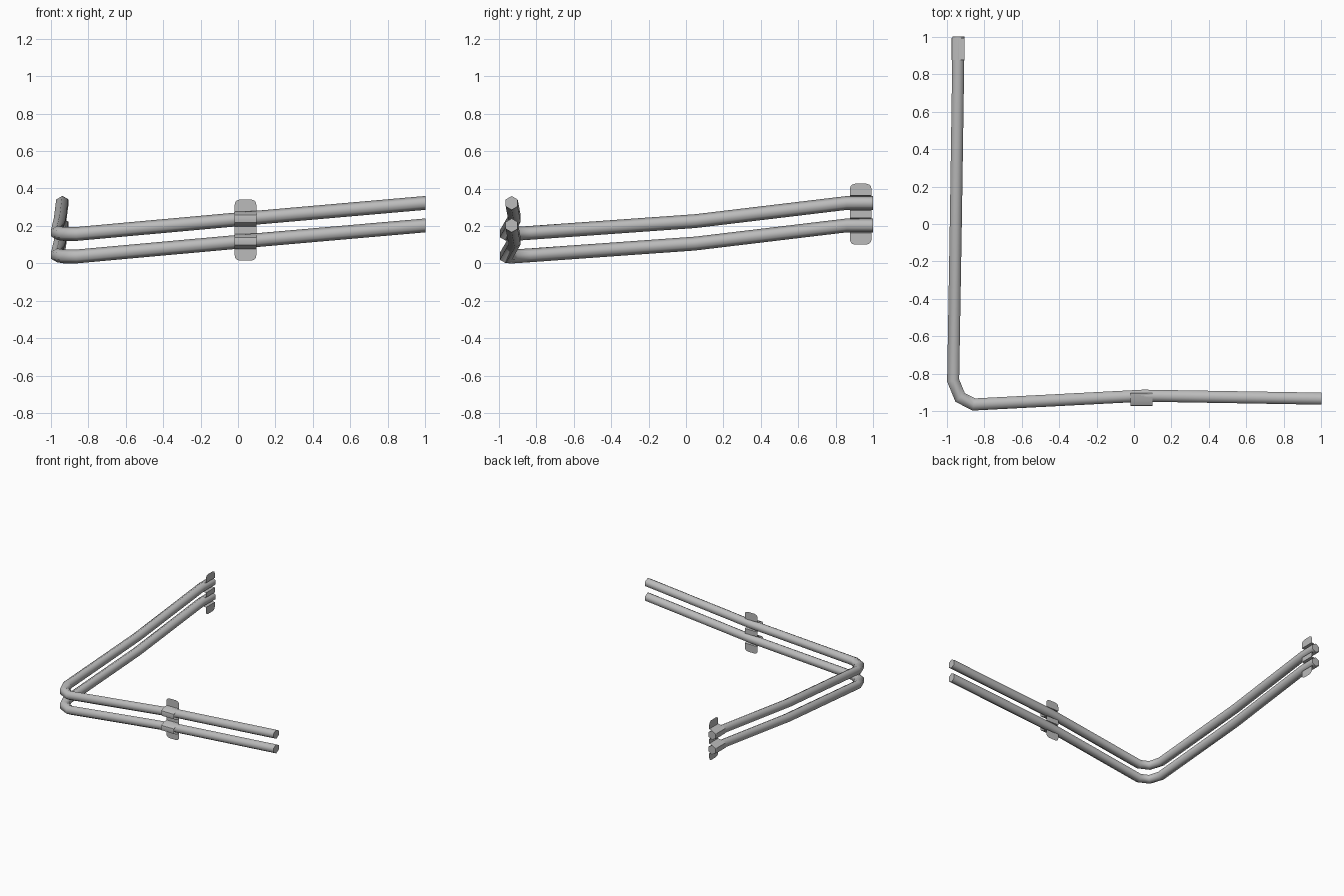
import bpy
import bmesh
import math
from mathutils import Vector, Matrix

cube = bpy.data.objects.get("Cube")
if cube:
    bpy.data.objects.remove(cube, do_unlink=True)


def make_material(name, rgb):
    mat = bpy.data.materials.new(name)
    mat.use_nodes = True
    mat.diffuse_color = (*rgb, 1)
    mat.node_tree.nodes["Principled BSDF"].inputs["Base Color"].default_value = (*rgb, 1)
    return mat


GREY = make_material("pipe grey", (0.5, 0.5, 0.5))


def finish(bm, name, angle):
    mesh = bpy.data.meshes.new(name)
    bm.to_mesh(mesh)
    bm.free()
    mesh.materials.append(GREY)
    obj = bpy.data.objects.new(name, mesh)
    bpy.context.collection.objects.link(obj)
    bpy.ops.object.select_all(action="DESELECT")
    obj.select_set(True)
    bpy.context.view_layer.objects.active = obj
    bpy.ops.object.shade_smooth_by_angle(angle=math.radians(angle))
    return obj


# Mitred six-sided pipe swept along a bent path
def pipe(name, path, lift, radius=0.037, sides=6):
    pts = [Vector(p) + Vector((0, 0, lift)) for p in path]
    bm = bmesh.new()
    rings = []
    for i, p in enumerate(pts):
        before = (p - pts[i - 1]) if i else (pts[1] - p)
        after = (pts[i + 1] - p) if i < len(pts) - 1 else before
        before.z = after.z = 0
        before.normalize()
        tangent = (before + after.normalized()).normalized()
        side = Vector((tangent.y, -tangent.x, 0)) / tangent.dot(before)
        ring = []
        for k in range(sides):
            a = math.tau * k / sides
            ring.append(bm.verts.new(p + radius * (side * math.sin(a) + Vector((0, 0, math.cos(a))))))
        rings.append(ring)
    for r0, r1 in zip(rings, rings[1:]):
        for k in range(sides):
            n = (k + 1) % sides
            bm.faces.new((r0[k], r0[n], r1[n], r1[k]))
    bm.faces.new(rings[0])
    bm.faces.new(rings[-1])
    bmesh.ops.recalc_face_normals(bm, faces=bm.faces)
    return finish(bm, name, 65)


PATH = [(1, -0.932, 0.203), (0.05, -0.916, 0.12), (-0.855, -0.963, 0.038),
        (-0.928, -0.925, 0.037), (-0.965, -0.835, 0.043), (-0.95, 0.05, 0.106),
        (-0.938, 0.86, 0.203), (-0.936, 1, 0.203)]
pipe("lower_pipe", PATH, 0)
pipe("upper_pipe", PATH, 0.12)


# Thin sheet clamp: half profile from the top edge down to the middle web.
# Each row is (half width, outward depth, height above clamp centre).
HALF = [(0.03, 0, 0.163), (0.046, 0, 0.158), (0.055, 0, 0.148), (0.058, 0, 0.133),
        (0.058, 0, 0.1), (0.058, 0.04, 0.094), (0.058, 0.066, 0.08),
        (0.058, 0.07, 0.06), (0.058, 0.066, 0.04), (0.058, 0.04, 0.026),
        (0.058, 0, 0.02)]
PROFILE = HALF + [(w, d, -z) for w, d, z in reversed(HALF)]


def clamp(name, location, turn):
    bm = bmesh.new()
    rows = [[bm.verts.new((s * w, -d, z)) for s in (-1, 1)] for w, d, z in PROFILE]
    for a, b in zip(rows, rows[1:]):
        bm.faces.new((a[0], b[0], b[1], a[1]))
    bmesh.ops.transform(bm, matrix=Matrix.Translation(location) @ Matrix.Rotation(turn, 4, "Z"),
                        verts=bm.verts)
    return finish(bm, name, 50)


clamp("front_clamp", (0.04, -0.902, 0.178), 0)
clamp("rear_clamp", (-0.905, 0.934, 0.263), -math.pi / 2)
